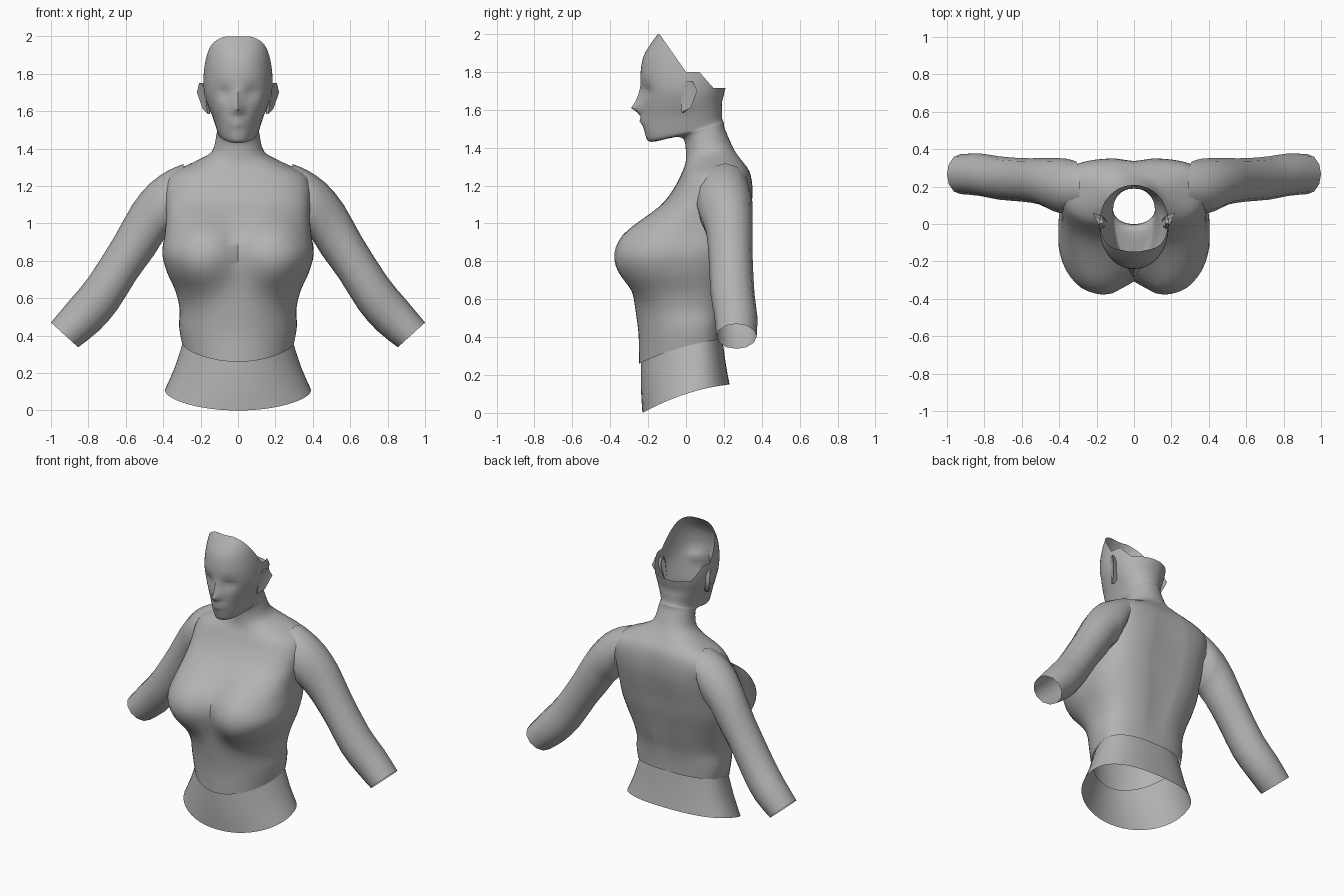
import bpy, bmesh, math
from mathutils import Vector

if "Cube" in bpy.data.objects:
    bpy.data.objects.remove(bpy.data.objects["Cube"])

clay = bpy.data.materials.new("grey clay")
clay.diffuse_color = (0.45, 0.45, 0.45, 1)
clay.use_nodes = True
clay.node_tree.nodes["Principled BSDF"].inputs["Base Color"].default_value = clay.diffuse_color
COLS = 52


def finish(bm, name):
    """Turn a bmesh into a smooth-shaded grey object."""
    me = bpy.data.meshes.new(name)
    bm.to_mesh(me)
    bm.free()
    me.materials.append(clay)
    ob = bpy.data.objects.new(name, me)
    bpy.context.collection.objects.link(ob)
    bpy.ops.object.select_all(action='DESELECT')
    ob.select_set(True)
    bpy.context.view_layer.objects.active = ob
    bpy.ops.object.shade_smooth_by_angle(angle=math.radians(50))
    return ob


def smooth_rows(rows, steps):
    """Catmull-Rom interpolation between section rows."""
    out = []
    for i in range(len(rows) - 1):
        p0, p1, p2 = rows[max(i - 1, 0)], rows[i], rows[i + 1]
        p3 = rows[min(i + 2, len(rows) - 1)]
        for s in range(steps):
            t = s / steps
            out.append([0.5 * (2 * b + (c - a) * t + (2 * a - 5 * b + 4 * c - d) * t * t
                               + (3 * b - a - 3 * c + d) * t ** 3)
                        for a, b, c, d in zip(p0, p1, p2, p3)])
    return out + [list(rows[-1])]


def bridge(bm, rings, flip=False):
    for a, b in zip(rings, rings[1:]):
        n = len(a)
        for k in range(n):
            f = [a[k], a[(k + 1) % n], b[(k + 1) % n], b[k]]
            bm.faces.new(f[::-1] if flip else f)


def body_loft(rows, shape=None):
    """Rows: front z, back z, half width, widest y, front y, back y,
    front squareness, back squareness, side rise."""
    bm = bmesh.new()
    rings = []
    for zf, zb, hw, yc, yf, yb, front, back, rise in rows:
        ring = []
        for k in range(COLS):
            t = 2 * math.pi * k / COLS
            s, c = math.sin(t), math.cos(t)
            power = front if c > 0 else back
            x = hw * math.copysign(abs(s) ** (2 / power), s)
            u = abs(c) ** (2 / power)
            y = yc + u * ((yf - yc) if c > 0 else (yb - yc))
            v = (y - yf) / (yb - yf)
            z = zf + (zb - zf) * v + rise * 4 * v * (1 - v)
            if shape:
                y += shape(x, z, c)
            ring.append(bm.verts.new((x, y, z)))
        rings.append(ring)
    bridge(bm, rings)
    return bm


def bump(x, z, cx, cz, rx, rz, k=1.0):
    return math.exp(-(((x - cx) / rx) ** 2 + ((z - cz) / rz) ** 2) ** k)


def relief(x, z, c):
    """Depth offset for spine, bust and facial features."""
    if c <= 0:
        return -0.02 * bump(x, z, 0, 0.9, 0.07, 0.4, 2)      # spine groove
    if z < 1.37:                                             # bust
        return -0.105 * bump(abs(x), z, 0.215, 0.845, 0.18, 0.19, 1.5) * min(1, c * 2.5)
    if c < 0.3:
        return 0
    return (-0.055 * bump(x, z, 0, 1.61, 0.026, 0.03)            # nose tip
            - 0.022 * bump(x, z, 0, 1.665, 0.022, 0.045)         # nose bridge
            - 0.02 * bump(x, z, 0, 1.54, 0.045, 0.022)           # lips
            + 0.022 * bump(abs(x), z, 0.075, 1.70, 0.04, 0.035))  # eye sockets


# Torso, neck and head from the tilted hem up, cut open at the crown
torso_rows = [
    (0.26, 0.39, 0.300, 0.04, -0.248, 0.20, 1.95, 2.6, 0.02),
    (0.41, 0.46, 0.315, 0.03, -0.25, 0.205, 2.0, 2.6, 0.01),
    (0.53, 0.55, 0.312, 0.02, -0.265, 0.22, 2.1, 2.6, 0),
    (0.64, 0.64, 0.335, 0.0, -0.28, 0.245, 2.2, 2.7, 0),
    (0.74, 0.74, 0.380, -0.05, -0.288, 0.27, 2.3, 2.9, 0),
    (0.84, 0.84, 0.405, -0.08, -0.287, 0.295, 2.3, 3.2, 0),
    (0.94, 0.94, 0.392, -0.02, -0.258, 0.315, 2.4, 3.5, 0),
    (1.03, 1.03, 0.385, 0.05, -0.195, 0.335, 2.5, 3.5, 0),
    (1.12, 1.12, 0.388, 0.12, -0.11, 0.35, 2.6, 3.3, 0),
    (1.20, 1.21, 0.390, 0.17, -0.055, 0.35, 2.6, 3.2, 0),
    (1.26, 1.28, 0.350, 0.18, -0.025, 0.333, 2.6, 3.0, 0),
    (1.31, 1.34, 0.235, 0.16, -0.005, 0.29, 2.4, 2.6, 0),
]
head_rows = [
    (1.36, 1.40, 0.142, 0.12, 0.0, 0.25),
    (1.44, 1.50, 0.116, 0.10, -0.01, 0.205),
    (1.455, 1.53, 0.113, 0.08, -0.06, 0.20),
    (1.43, 1.54, 0.112, 0.07, -0.185, 0.195),
    (1.47, 1.56, 0.121, 0.05, -0.215, 0.19),
    (1.54, 1.60, 0.138, 0.04, -0.225, 0.19),
    (1.61, 1.64, 0.160, 0.02, -0.23, 0.19),
    (1.70, 1.70, 0.182, 0.0, -0.235, 0.205),
    (1.79, 1.79, 0.184, -0.01, -0.24, 0.22),
    (1.88, 1.88, 0.174, -0.02, -0.225, 0.20),
    (1.95, 1.95, 0.160, -0.04, -0.185, 0.16),
    (2.0, 2.0, 0.145, -0.05, -0.148, 0.10),
]
rows = torso_rows + [r + (2.1, 2.1, 0) for r in head_rows]
bm = body_loft(smooth_rows(rows, 3), relief)
rims = [(2.0, -0.14, 1.43), (1.80, 0.0, 0.0), (1.80, 0.07, 1.14), (1.715, 0.2, 0.0)]
for z0, y0, m in rims:  # rim height, y, downward slope
    upper = [f for f in bm.faces if f.calc_center_median().z > 1.6]
    parts = {g for f in upper for g in (*f.verts, *f.edges, f)}
    bmesh.ops.bisect_plane(bm, geom=list(parts), plane_co=(0, y0, z0),
                           plane_no=Vector((0, m, 1)).normalized())
gone = []
for f in bm.faces:
    p = f.calc_center_median()
    brow, crown, slope, nape = [z0 - m * (p.y - y0) for z0, y0, m in rims]
    if p.z > max(brow, min(crown, slope), nape):
        gone.append(f)
bmesh.ops.delete(bm, geom=gone, context='FACES')
finish(bm, "torso_and_head")

# Flared hip band under the hem
hip_rows = [
    (0.0, 0.15, 0.390, 0.02, -0.23, 0.23, 2.05, 2.5, 0.025),
    (0.13, 0.26, 0.338, 0.03, -0.238, 0.21, 2.0, 2.5, 0.02),
    (0.27, 0.40, 0.292, 0.04, -0.238, 0.19, 1.95, 2.5, 0.02),
]
finish(body_loft(smooth_rows(hip_rows, 2)), "hip_band")

# Arms: outer x, outer z, inner x, inner z, front y, back y
arm_rows = [
    (0.29, 1.318, 0.33, 1.03, 0.08, 0.335),
    (0.37, 1.285, 0.36, 0.95, 0.055, 0.35),
    (0.47, 1.215, 0.40, 0.91, 0.07, 0.352),
    (0.565, 1.10, 0.45, 0.83, 0.105, 0.352),
    (0.66, 0.93, 0.545, 0.70, 0.12, 0.352),
    (0.80, 0.71, 0.645, 0.54, 0.13, 0.362),
    (0.90, 0.59, 0.745, 0.425, 0.15, 0.377),
    (1.00, 0.47, 0.855, 0.338, 0.16, 0.373),
]
# Ear outline: rim x, y, z
EAR = [(0.178, -0.025, 1.71), (0.192, 0.0, 1.75), (0.208, 0.035, 1.75),
       (0.22, 0.06, 1.70), (0.188, 0.025, 1.61), (0.162, -0.025, 1.585)]
for side, label in ((1, "left"), (-1, "right")):
    bm = bmesh.new()
    rings = []
    for xo, zo, xi, zi, yf, yb in smooth_rows(arm_rows, 2):
        ring = []
        for k in range(12):
            t = 2 * math.pi * k / 12
            a = 0.5 + 0.5 * math.cos(t)
            ring.append(bm.verts.new((side * (xi + (xo - xi) * a),
                                      (yf + yb) / 2 + (yb - yf) / 2 * math.sin(t),
                                      zi + (zo - zi) * a)))
        rings.append(ring)
    bridge(bm, rings, flip=side > 0)
    bmesh.ops.recalc_face_normals(bm, faces=bm.faces[:])
    finish(bm, label + "_arm")

    # Ear: flaring rim with a sunken centre
    bm = bmesh.new()
    root = [bm.verts.new((side * (0.15 if z < 1.65 else 0.165), 0.01 + (y - 0.01) * 0.6, z))
            for x, y, z in EAR]
    rim = [bm.verts.new((side * x, y, z)) for x, y, z in EAR]
    mid = bm.verts.new((side * 0.182, 0.01, 1.69))
    bridge(bm, [root, rim])
    for k in range(6):
        bm.faces.new((rim[k], rim[(k + 1) % 6], mid))
    bmesh.ops.recalc_face_normals(bm, faces=bm.faces[:])
    finish(bm, label + "_ear")
